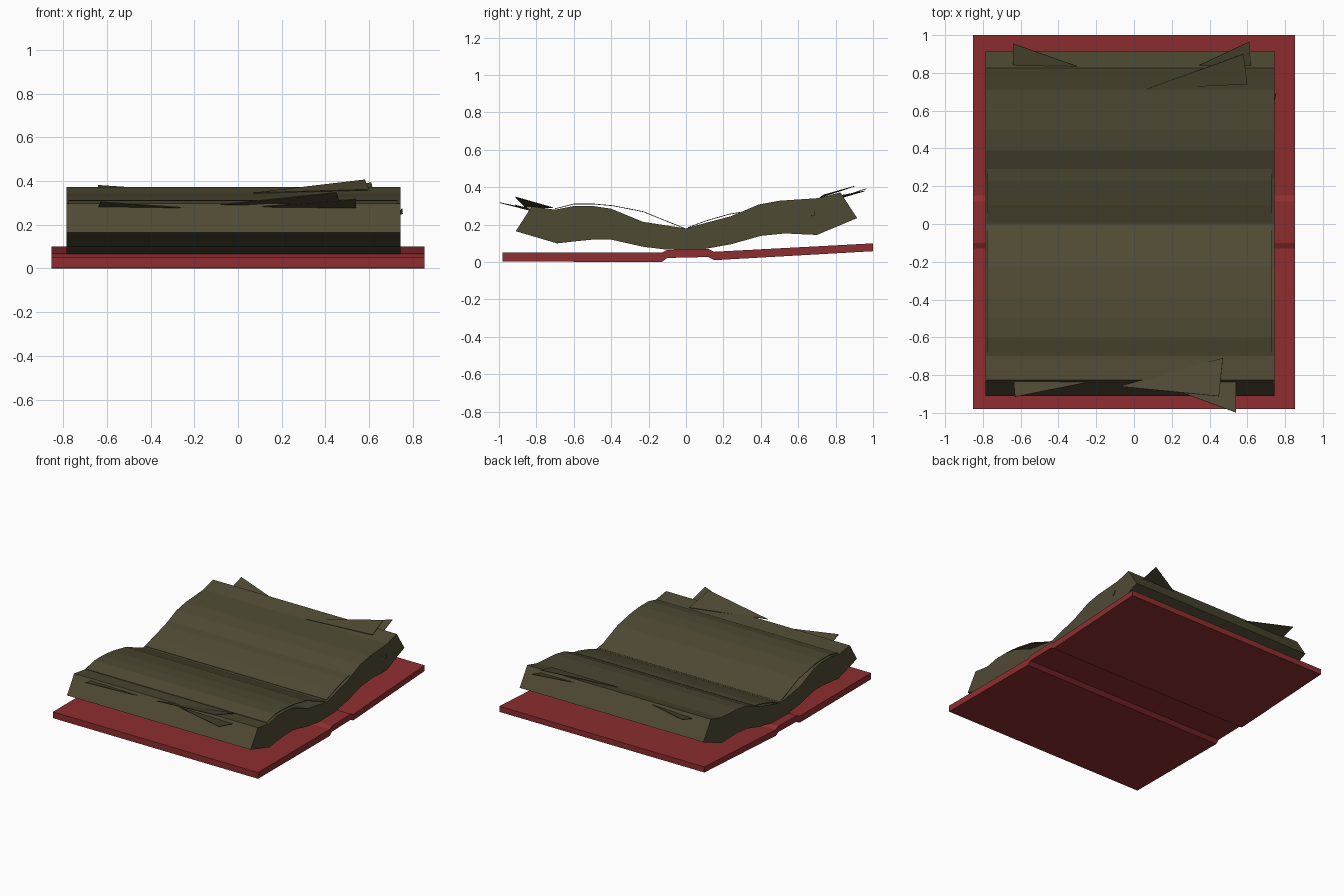
import bpy, bmesh


def material(name, rgb):
    m = bpy.data.materials.new(name)
    m.diffuse_color = (*rgb, 1)
    return m


RED = material("red_cover", (0.27, 0.027, 0.029))
PAPER = material("aged_paper", (0.078, 0.068, 0.034))


def finish(name, bm, mat):
    bmesh.ops.recalc_face_normals(bm, faces=bm.faces)
    me = bpy.data.meshes.new(name)
    bm.to_mesh(me)
    bm.free()
    me.materials.append(mat)
    ob = bpy.data.objects.new(name, me)
    bpy.context.collection.objects.link(ob)
    return ob


def slab(name, top, bottom, x0, x1, mat):
    """Slab along x; paired top and bottom (y, z) outlines."""
    bm = bmesh.new()
    rows = [[bm.verts.new((x, y, z)) for y, z in line]
            for x, line in ((x0, top), (x0, bottom), (x1, bottom), (x1, top))]
    n = len(top)
    for k in range(4):
        a, b = rows[k], rows[(k + 1) % 4]
        for i in range(n - 1):
            bm.faces.new((a[i], a[i + 1], b[i + 1], b[i]))
    for i in (0, n - 1):
        bm.faces.new([r[i] for r in rows])
    return finish(name, bm, mat)


def sheet(name, line, x0, x1):
    """Thin curved loose page."""
    return slab(name, line, [(y, z - 0.004) for y, z in line], x0, x1, PAPER)


def scrap(name, pts):
    """Thin torn page corner."""
    bm = bmesh.new()
    bm.faces.new([bm.verts.new(p) for p in pts])
    ob = finish(name, bm, PAPER)
    mod = ob.modifiers.new("thickness", 'SOLIDIFY')
    mod.thickness = 0.004
    mod.offset = 0


# Hard cover with raised spine
slab("cover",
     [(-0.98, 0.05), (-0.13, 0.05), (-0.10, 0.065), (0.12, 0.07), (0.15, 0.055), (1.0, 0.10)],
     [(-0.98, 0.003), (-0.13, 0.0), (-0.10, 0.022), (0.12, 0.027), (0.15, 0.01), (1.0, 0.058)],
     -0.853, 0.853, RED)

# Wavy open page block
slab("page_block",
     [(-0.825, 0.298), (-0.70, 0.28), (-0.60, 0.30), (-0.50, 0.30), (-0.40, 0.285), (-0.23, 0.215),
      (-0.10, 0.195), (0, 0.18), (0.10, 0.208), (0.24, 0.245), (0.39, 0.308), (0.50, 0.328),
      (0.71, 0.342), (0.825, 0.373)],
     [(-0.91, 0.165), (-0.69, 0.10), (-0.60, 0.11), (-0.50, 0.12), (-0.40, 0.12), (-0.23, 0.082),
      (-0.10, 0.066), (0, 0.066), (0.10, 0.07), (0.24, 0.095), (0.40, 0.14), (0.53, 0.153),
      (0.70, 0.145), (0.915, 0.235)],
     -0.785, 0.743, PAPER)

# Loose pages lifting off the block
sheet("loose_page_front", [(-0.70, 0.287), (-0.60, 0.312), (-0.50, 0.313), (-0.39, 0.303),
                           (-0.23, 0.272), (-0.01, 0.183)], -0.775, 0.73)
sheet("loose_page_back", [(0.01, 0.186), (0.10, 0.22), (0.23, 0.258), (0.29, 0.268)], -0.775, 0.73)

# Torn page corners
scraps = [
    [(-0.64, 0.955, 0.38), (-0.64, 0.80, 0.335), (-0.20, 0.80, 0.35)],
    [(0.07, 0.715, 0.345), (0.60, 0.74, 0.36), (0.58, 0.90, 0.405)],
    [(0.30, 0.82, 0.345), (0.62, 0.82, 0.345), (0.61, 0.965, 0.392)],
    [(-0.63, -0.915, 0.305), (-0.64, -0.80, 0.275), (-0.05, -0.80, 0.265)],
    [(-0.08, -0.86, 0.293), (0.45, -0.912, 0.348), (0.47, -0.71, 0.29)],
    [(0.0, -0.80, 0.275), (0.54, -0.998, 0.318), (0.54, -0.80, 0.268)],
    [(0.73, 0.61, 0.24), (0.75, 0.69, 0.275), (0.752, 0.69, 0.25)],
]
for i, pts in enumerate(scraps):
    scrap(f"torn_corner_{i + 1}", pts)
